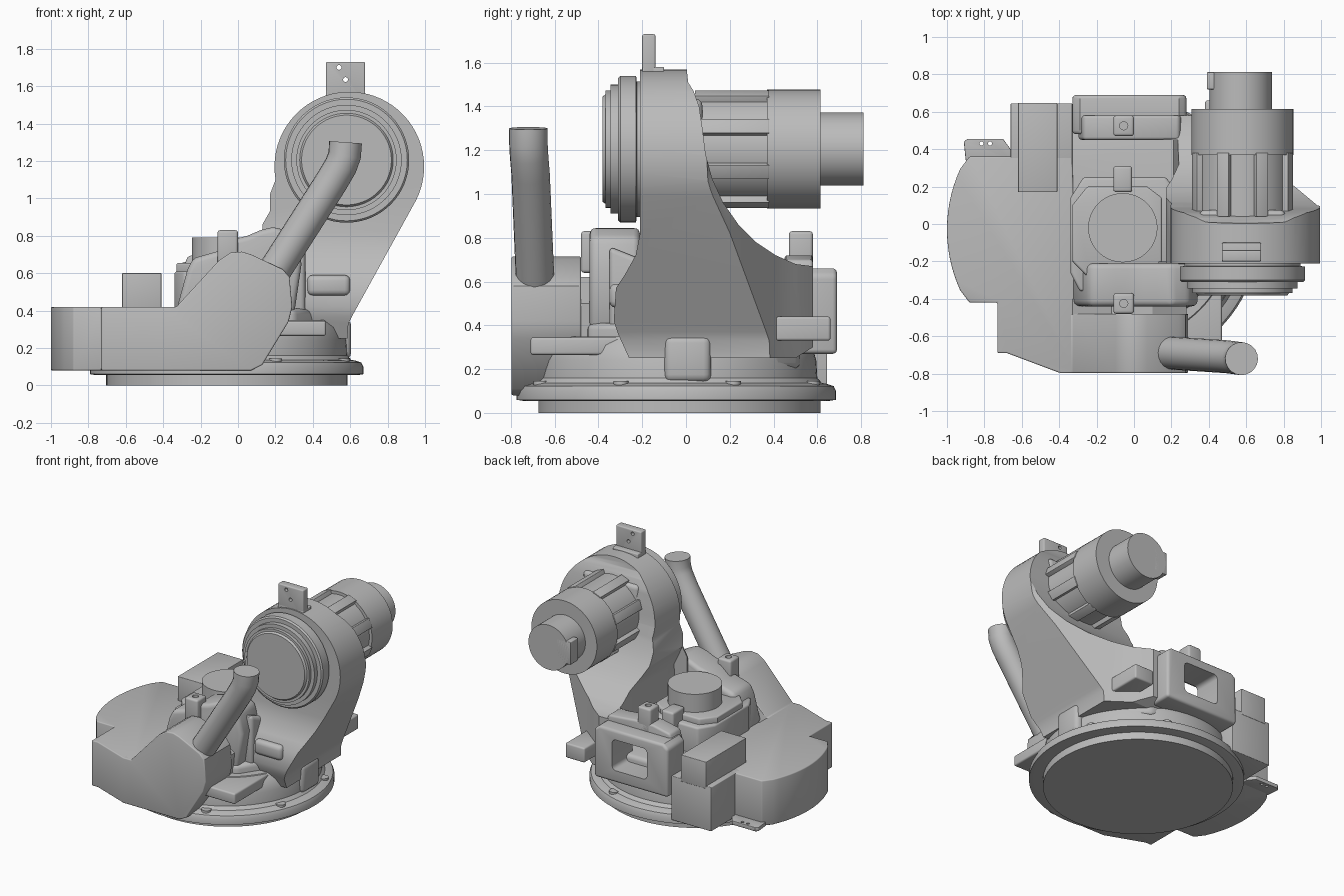
import bpy, bmesh
from math import sin, cos, pi, radians
from mathutils import Matrix, Vector

cube = bpy.data.objects.get("Cube")
if cube:
    bpy.data.objects.remove(cube, do_unlink=True)

grey = bpy.data.materials.new("cast_grey")
grey.use_nodes = True
grey.diffuse_color = (0.5, 0.5, 0.5, 1)
grey.node_tree.nodes["Principled BSDF"].inputs["Base Color"].default_value = (0.5, 0.5, 0.5, 1)


def activate(ob):
    bpy.ops.object.select_all(action='DESELECT')
    ob.select_set(True)
    bpy.context.view_layer.objects.active = ob


def finish(name, bm, bevel=0, segments=3):
    """Turn a bmesh into a named, shaded object with optional rounded edges."""
    bmesh.ops.recalc_face_normals(bm, faces=bm.faces)
    me = bpy.data.meshes.new(name)
    bm.to_mesh(me)
    bm.free()
    me.materials.append(grey)
    ob = bpy.data.objects.new(name, me)
    bpy.context.collection.objects.link(ob)
    activate(ob)
    if bevel:
        m = ob.modifiers.new("round", 'BEVEL')
        m.width, m.segments, m.limit_method = bevel, segments, 'ANGLE'
        m.angle_limit = radians(40)
        bpy.ops.object.modifier_apply(modifier=m.name)
    bpy.ops.object.shade_smooth_by_angle(angle=radians(32))
    return ob


def prism(name, pts, axis, a, b, bevel=0):
    """Extrude a 2D outline along an axis from a to b."""
    place = {'x': lambda p, d: (d, p[0], p[1]),
             'y': lambda p, d: (p[0], d, p[1]),
             'z': lambda p, d: (p[0], p[1], d)}[axis]
    bm = bmesh.new()
    low = [bm.verts.new(place(p, a)) for p in pts]
    high = [bm.verts.new(place(p, b)) for p in pts]
    bm.faces.new(low)
    bm.faces.new(high)
    for i in range(len(pts)):
        j = (i + 1) % len(pts)
        bm.faces.new((low[i], low[j], high[j], high[i]))
    return finish(name, bm, bevel)


def box(name, x, y, z, bevel=0.015):
    return prism(name, [(x[0], y[0]), (x[1], y[0]), (x[1], y[1]), (x[0], y[1])],
                 'z', z[0], z[1], bevel)


def lathe(name, profile, centre, axis='z', n=64):
    """Spin (radius, distance) pairs around an axis through centre."""
    bm = bmesh.new()
    rings = []
    for r, d in profile:
        ring = []
        for k in range(n):
            u, v = r * cos(2 * pi * k / n), r * sin(2 * pi * k / n)
            co = (u, v, d) if axis == 'z' else (u, d, v)
            ring.append(bm.verts.new(Vector(co) + Vector(centre)))
        rings.append(ring)
    for p, q in zip(rings, rings[1:]):
        for k in range(n):
            j = (k + 1) % n
            bm.faces.new((p[k], p[j], q[j], q[k]))
    bm.faces.new(rings[0])
    bm.faces.new(rings[-1])
    return finish(name, bm)


def boolean(ob, cutter, operation='DIFFERENCE'):
    activate(ob)
    m = ob.modifiers.new("cut", 'BOOLEAN')
    m.object, m.operation, m.solver = cutter, operation, 'EXACT'
    bpy.ops.object.modifier_apply(modifier=m.name)
    bpy.data.objects.remove(cutter, do_unlink=True)
    activate(ob)
    bpy.ops.object.shade_smooth_by_angle(angle=radians(32))


def arc(cx, cy, r, start, end, n):
    return [(cx + r * cos(radians(start + (end - start) * i / n)),
             cy + r * sin(radians(start + (end - start) * i / n))) for i in range(n + 1)]


# Turntable: foot disc, flange and skirt
lathe("foot_disc", [(0.645, 0), (0.645, 0.07)], (-0.06, -0.03, 0), n=96)
lathe("base_flange", [(0.70, 0.055), (0.73, 0.06), (0.73, 0.1), (0.72, 0.122), (0.69, 0.132),
                      (0.665, 0.137), (0.645, 0.16), (0.64, 0.24), (0.62, 0.31), (0.58, 0.35)],
      (-0.06, -0.045, 0), n=96)
for i in range(8):
    t = 2 * pi * i / 8 + 0.4
    lathe("flange_bolt", [(0.035, 0.125), (0.035, 0.145)],
          (-0.06 + 0.67 * cos(t), -0.045 + 0.67 * sin(t), 0), n=12)

# Upright: front outline intersected with the flaring side outline and a rounded plan
front = arc(0.595, 1.17, 0.4, -27, 190, 40) + [
    (0.17, 1.02), (0.17, 0.93), (0.13, 0.86), (0.13, 0.25), (0.585, 0.25), (0.59, 0.33), (0.61, 0.37)]
side = [(-0.21, 1.6), (-0.21, 0.82), (-0.23, 0.72), (-0.28, 0.63), (-0.32, 0.57), (-0.33, 0.42),
        (-0.31, 0.36), (-0.26, 0.25), (0.5, 0.25), (0.58, 0.3), (0.58, 0.67), (0.5, 0.68), (0.41, 0.72),
        (0.32, 0.78), (0.24, 0.86), (0.17, 0.96), (0.12, 1.07), (0.09, 1.18), (0.075, 1.3),
        (0.06, 1.4), (0.035, 1.47), (0.01, 1.51), (0.0, 1.6)]
plan = [(0, -0.5), (1.1, -0.5), (1.1, 0.07), (0.98, 0.1), (0.86, 0.2), (0.74, 0.28),
        (0.62, 0.36), (0.5, 0.44), (0.4, 0.52), (0.3, 0.59), (0, 0.59)]
upright = prism("upright", front, 'y', -0.8, 0.8)
boolean(upright, prism("upright_side", side, 'x', -0.5, 1.5), 'INTERSECT')
boolean(upright, prism("upright_plan", plan, 'z', 0, 1.8), 'INTERSECT')
# hollow the inner face of the upright next to the well
boolean(upright, prism("upright_hollow", [(0.0, 0.4), (0.21, 0.4), (0.24, 0.78), (0.17, 0.93),
                                         (0.0, 0.93)], 'y', -0.2, 0.45))

# Main casting with walls around the well
prism("casting_floor", [(-0.4, -0.3), (-0.33, -0.45), (0.3, -0.45), (0.4, -0.3), (0.4, 0.4),
                        (0.28, 0.52), (-0.33, 0.52), (-0.4, 0.3)], 'z', 0.2, 0.41, 0.03)
prism("front_wall", [(-0.33, 0.4), (-0.27, 0.62), (-0.24, 0.68), (-0.1, 0.72), (-0.03, 0.78),
                     (0.05, 0.8), (0.12, 0.83), (0.2, 0.85), (0.3, 0.8), (0.34, 0.65), (0.3, 0.38)],
      'y', -0.44, -0.21, 0.03)
prism("right_wall", [(-0.35, 0.35), (-0.35, 0.76), (-0.1, 0.66), (0.3, 0.64), (0.5, 0.66), (0.5, 0.35)],
      'x', 0.24, 0.36, 0.025)

# Rear frame with window
frame = prism("rear_frame", [(-0.33, 0.27), (0.28, 0.27), (0.28, 0.63), (0.24, 0.66),
                             (-0.29, 0.66), (-0.33, 0.63)], 'y', 0.48, 0.69, 0.02)
boolean(frame, box("rear_window", (-0.16, 0.13), (0.4, 0.8), (0.36, 0.59), 0.03))
prism("rear_wall", [(-0.3, 0.6), (0.28, 0.6), (0.24, 0.7), (0.02, 0.72), (-0.13, 0.72), (-0.27, 0.69)],
      'y', 0.45, 0.58, 0.015)
for name, y in (("rear_lug", 0.525), ("front_lug", -0.425)):
    lug = box(name, (-0.11, 0.0), (y - 0.055, y + 0.055), (0.64, 0.83))
    boolean(lug, lathe("lug_hole", [(0.022, 0.78), (0.022, 0.9)], (-0.055, y, 0), n=16))

# Vertical motor in the well
prism("well_motor_block", [(-0.34, -0.26), (-0.29, -0.36), (0.02, -0.36), (0.2, -0.24), (0.21, 0.2),
                           (0.17, 0.25), (-0.27, 0.25), (-0.34, 0.14)], 'z', 0.35, 0.61, 0.015)
prism("well_motor_body", [(-0.33, -0.2), (-0.24, -0.29), (0.07, -0.29), (0.15, -0.2), (0.15, 0.14),
                          (0.07, 0.2), (-0.25, 0.2), (-0.33, 0.1)], 'z', 0.58, 0.655, 0.012)
lathe("well_motor_cap", [(0.185, 0.6), (0.185, 0.79)], (-0.06, -0.02, 0))
box("well_motor_plug", (-0.11, -0.01), (0.17, 0.31), (0.5, 0.7))

# Cable cover: curved tray, wedge and connector boxes
tray = [(-0.33, 0.36), (-0.88, 0.36)] + arc(-0.22, -0.03, 0.78, 152, 208, 16)[1:-1] + [
    (-0.88, -0.42), (-0.73, -0.42), (-0.73, -0.69), (-0.68, -0.69), (-0.4, -0.795), (-0.3, -0.795)]
prism("cover_tray", tray, 'z', 0.08, 0.42, 0.008)
prism("cover_wedge", [(-0.4, 0.08), (0.07, 0.08), (0.13, 0.11), (0.27, 0.34), (0.29, 0.42),
                      (0.275, 0.58), (0.24, 0.62), (0.07, 0.7), (0.02, 0.715), (-0.04, 0.71),
                      (-0.1, 0.67), (-0.33, 0.42), (-0.4, 0.42)], 'y', -0.797, -0.48, 0.008)
prism("cover_bridge", [(-0.33, 0.15), (0.25, 0.15), (0.28, 0.5), (0.1, 0.62), (-0.12, 0.62), (-0.33, 0.42)],
      'y', -0.5, -0.4)
box("connector_base", (-0.66, -0.33), (0.3, 0.645), (0.09, 0.42), 0.005)
box("connector_box", (-0.62, -0.41), (0.17, 0.647), (0.4, 0.6), 0.004)
tab = prism("cover_tab", [(-0.66, 0.34), (-0.9, 0.34), (-0.91, 0.44), (-0.89, 0.455), (-0.7, 0.455),
                          (-0.66, 0.4)], 'z', 0.08, 0.11, 0.004)
for x in (-0.815, -0.77):
    boolean(tab, lathe("tab_hole", [(0.011, 0), (0.011, 0.2)], (x, 0.43, 0), n=12))

# Lifting pockets and cast pads
box("front_pocket", (0.15, 0.47), (-0.71, -0.3), (0.265, 0.345), 0.012)
prism("rear_pocket", [(0.1, 0.33), (0.66, 0.33), (0.66, 0.44), (0.27, 0.44)], 'x', 0.38, 0.54, 0.012)
box("front_pad", (0.37, 0.6), (-0.35, -0.28), (0.48, 0.59), 0.03)
box("side_pad", (0.5, 0.605), (-0.1, 0.115), (0.14, 0.355), 0.035)

# Shoulder joint and its motor
shoulder = (0.58, 0, 1.205)
lathe("joint_rings", [(0.31, -0.15), (0.31, -0.225), (0.335, -0.228), (0.335, -0.3), (0.325, -0.31),
                      (0.295, -0.31), (0.295, -0.345), (0.268, -0.345), (0.268, -0.368),
                      (0.25, -0.368), (0.24, -0.382)], shoulder, 'y', 96)
lathe("motor_body", [(0.25, -0.05), (0.25, 0.37), (0.272, 0.37), (0.272, 0.615)], shoulder, 'y')
box("motor_flange", (0.35, 0.81), (-0.03, 0.075), (0.975, 1.435), 0.03)
for i in range(8):
    rib = box("motor_rib", (0.2, 0.278), (0.04, 0.38), (-0.035, 0.035), 0.004)
    rib.data.transform(Matrix.Rotation(radians(22.5 + 45 * i), 4, 'Y'))
    rib.data.transform(Matrix.Translation(shoulder))
lathe("motor_end_cap", [(0.167, 0.6), (0.167, 0.812)], (0.57, 0, 1.205), 'y')
box("motor_plug", (0.39, 0.5), (0.72, 0.812), (1.12, 1.29), 0.005)

# Top bracket
bracket = box("top_bracket", (0.47, 0.68), (-0.2, -0.14), (1.5, 1.73), 0.008)
for x, z in ((0.54, 1.7), (0.575, 1.635)):
    boolean(bracket, lathe("bracket_hole", [(0.013, -0.4), (0.013, 0.1)], (x, 0, z), 'y', 16))
box("bracket_foot", (0.47, 0.68), (-0.2, -0.1), (1.5, 1.58), 0.006)

# Cable conduit: one swept pipe with a soft bend at the top
curve = bpy.data.curves.new("cable_conduit", 'CURVE')
curve.dimensions = '3D'
curve.bevel_depth, curve.bevel_resolution, curve.use_fill_caps = 0.088, 8, True
path = [(0.09, -0.685, 0.44), (0.2, -0.69, 0.62), (0.5, -0.71, 1.09), (0.55, -0.717, 1.175),
        (0.57, -0.72, 1.23), (0.575, -0.72, 1.3)]
spline = curve.splines.new('POLY')
spline.points.add(len(path) - 1)
for point, co in zip(spline.points, path):
    point.co = (*co, 1)
conduit = bpy.data.objects.new("cable_conduit", curve)
bpy.context.collection.objects.link(conduit)
curve.materials.append(grey)
activate(conduit)
bpy.ops.object.convert(target='MESH')
bpy.ops.object.shade_smooth_by_angle(angle=radians(35))
